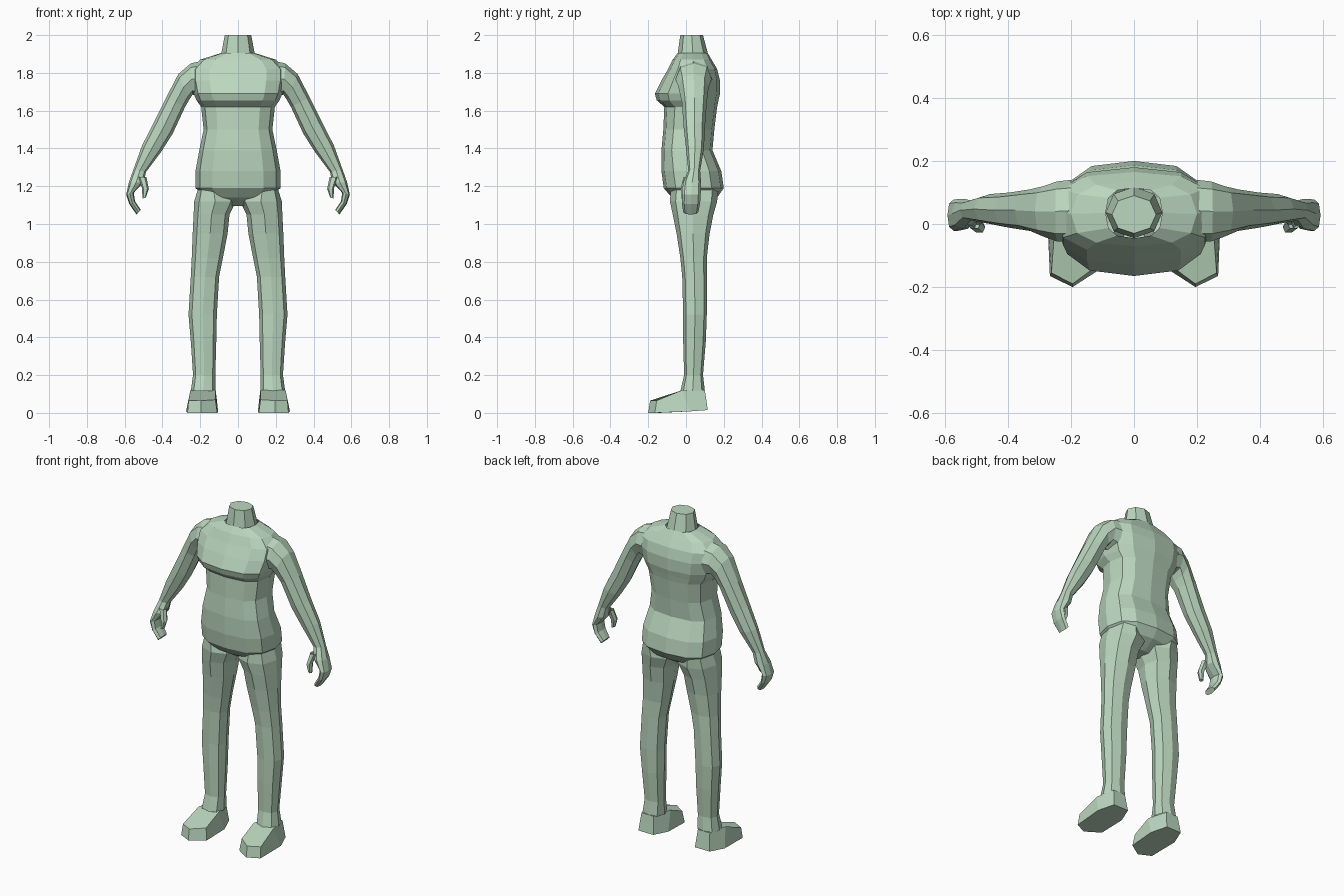
import bpy, bmesh, math
from mathutils import Vector

skin = bpy.data.materials.new("pale green")
skin.diffuse_color = (0.50, 0.68, 0.52, 1)


def ring(a, b, yf, yb, n=8, p=2.3):
    """Rounded cross-section spanning a to b in (x, z), and yf to yb in depth."""
    pts = []
    for i in range(n):
        t = 2 * math.pi * i / n
        c, s = [math.copysign(abs(v) ** (2 / p), v) if abs(v) > 1e-6 else 0
                for v in (math.cos(t), math.sin(t))]
        pts.append(Vector(((a[0] + b[0]) / 2 + c * (b[0] - a[0]) / 2,
                           (yf + yb) / 2 + s * (yb - yf) / 2,
                           (a[1] + b[1]) / 2 + c * (b[1] - a[1]) / 2)))
    return pts


def loft(name, rings, cap_first=False, cap_last=False, mirror=True):
    """Skin the rings with flat quads; mirror across x for paired parts."""
    bm = bmesh.new()
    rows = [[bm.verts.new(p) for p in r] for r in rings]
    n = len(rows[0])
    for r0, r1 in zip(rows, rows[1:]):
        for i in range(n):
            j = (i + 1) % n
            bm.faces.new((r0[i], r0[j], r1[j], r1[i]))
    if cap_first:
        bm.faces.new(rows[0])
    if cap_last:
        bm.faces.new(rows[-1])
    bmesh.ops.recalc_face_normals(bm, faces=bm.faces)
    # open tubes: make sure the faces look away from the ring centre
    f = bm.faces[0] if not cap_first else bm.faces[n // 2]
    f.normal_update()
    centre = sum((v for r in rings[:2] for v in r), Vector()) / (2 * n)
    if f.normal.dot(f.calc_center_median() - centre) < 0:
        bmesh.ops.reverse_faces(bm, faces=bm.faces)
    mesh = bpy.data.meshes.new(name)
    bm.to_mesh(mesh)
    bm.free()
    mesh.materials.append(skin)
    ob = bpy.data.objects.new(name, mesh)
    bpy.context.collection.objects.link(ob)
    if mirror:
        m = ob.modifiers.new("mirror", 'MIRROR')
        m.use_mirror_merge = False
    return ob


# torso: half width, height, front, back
torso = [(0.05, 1.095, 0.0, 0.09), (0.17, 1.14, -0.075, 0.165),
         (0.225, 1.19, -0.118, 0.20), (0.225, 1.28, -0.13, 0.187),
         (0.205, 1.39, -0.13, 0.14), (0.182, 1.50, -0.12, 0.15),
         (0.195, 1.62, -0.115, 0.165), (0.22, 1.655, -0.155, 0.172),
         (0.235, 1.69, -0.165, 0.18), (0.25, 1.76, -0.13, 0.18),
         (0.25, 1.82, -0.095, 0.165), (0.20, 1.87, -0.07, 0.135),
         (0.09, 1.905, -0.045, 0.115)]
loft("torso", [ring((-w, z), (w, z), f, b, 12, 2.7) for w, z, f, b in torso],
     cap_first=True, mirror=False)

# neck stump
loft("neck", [ring((-w, z), (w, z), f, b, 8, 2.1) for w, z, f, b in
              [(0.09, 1.895, -0.045, 0.118), (0.07, 2.0, -0.03, 0.09)]],
     cap_last=True, mirror=False)

# legs: inner x, outer x, height, front, back
leg = [(0.05, 0.21, 1.19, -0.08, 0.17), (0.01, 0.232, 1.12, -0.085, 0.165),
       (0.045, 0.235, 1.05, -0.07, 0.145), (0.055, 0.24, 0.95, -0.05, 0.125),
       (0.08, 0.245, 0.82, -0.03, 0.11), (0.10, 0.25, 0.72, -0.02, 0.11),
       (0.112, 0.262, 0.52, -0.015, 0.11), (0.115, 0.25, 0.38, -0.015, 0.105),
       (0.12, 0.238, 0.20, -0.01, 0.09), (0.12, 0.25, 0.115, -0.03, 0.10)]
loft("leg", [ring((a, z), (b, z), f, k, 8, 2.5) for a, b, z, f, k in leg])

# feet: pointed sole and sloping upper
sole = [(0.14, 0.115, 0.015), (0.24, 0.115, 0.015), (0.275, 0.02, 0.008),
        (0.267, -0.165, 0), (0.195, -0.20, 0), (0.11, -0.145, 0), (0.105, 0.02, 0.008)]
upper = [(0.15, 0.10, 0.12), (0.23, 0.10, 0.12), (0.252, -0.02, 0.12),
         (0.262, -0.155, 0.065), (0.195, -0.19, 0.065), (0.12, -0.135, 0.07),
         (0.118, -0.02, 0.12)]
loft("foot", [[Vector(p) for p in sole], [Vector(p) for p in upper]], True, True)

# arms with curled hand: inner (x, z), outer (x, z), front, back
arm = [((0.20, 1.67), (0.20, 1.862), -0.055, 0.14),
       ((0.24, 1.685), (0.25, 1.85), -0.055, 0.135),
       ((0.26, 1.655), (0.315, 1.795), -0.04, 0.12),
       ((0.28, 1.62), (0.38, 1.67), -0.022, 0.11),
       ((0.345, 1.48), (0.445, 1.54), -0.012, 0.10),
       ((0.405, 1.385), (0.508, 1.415), 0.0, 0.095),
       ((0.487, 1.275), (0.553, 1.29), 0.012, 0.075),
       ((0.50, 1.22), (0.578, 1.22), -0.015, 0.08),
       ((0.552, 1.165), (0.592, 1.155), -0.022, 0.078),
       ((0.545, 1.12), (0.575, 1.105), -0.022, 0.075),
       ((0.515, 1.075), (0.537, 1.05), -0.015, 0.065)]
loft("arm", [ring(*r) for r in arm], cap_last=True)

# thumbs
thumb = [((0.485, 1.25), (0.53, 1.25), -0.015, 0.025),
         ((0.472, 1.185), (0.508, 1.19), -0.03, 0.01),
         ((0.488, 1.14), (0.506, 1.135), -0.028, 0.0)]
loft("thumb", [ring(*r, 6) for r in thumb], cap_last=True)
